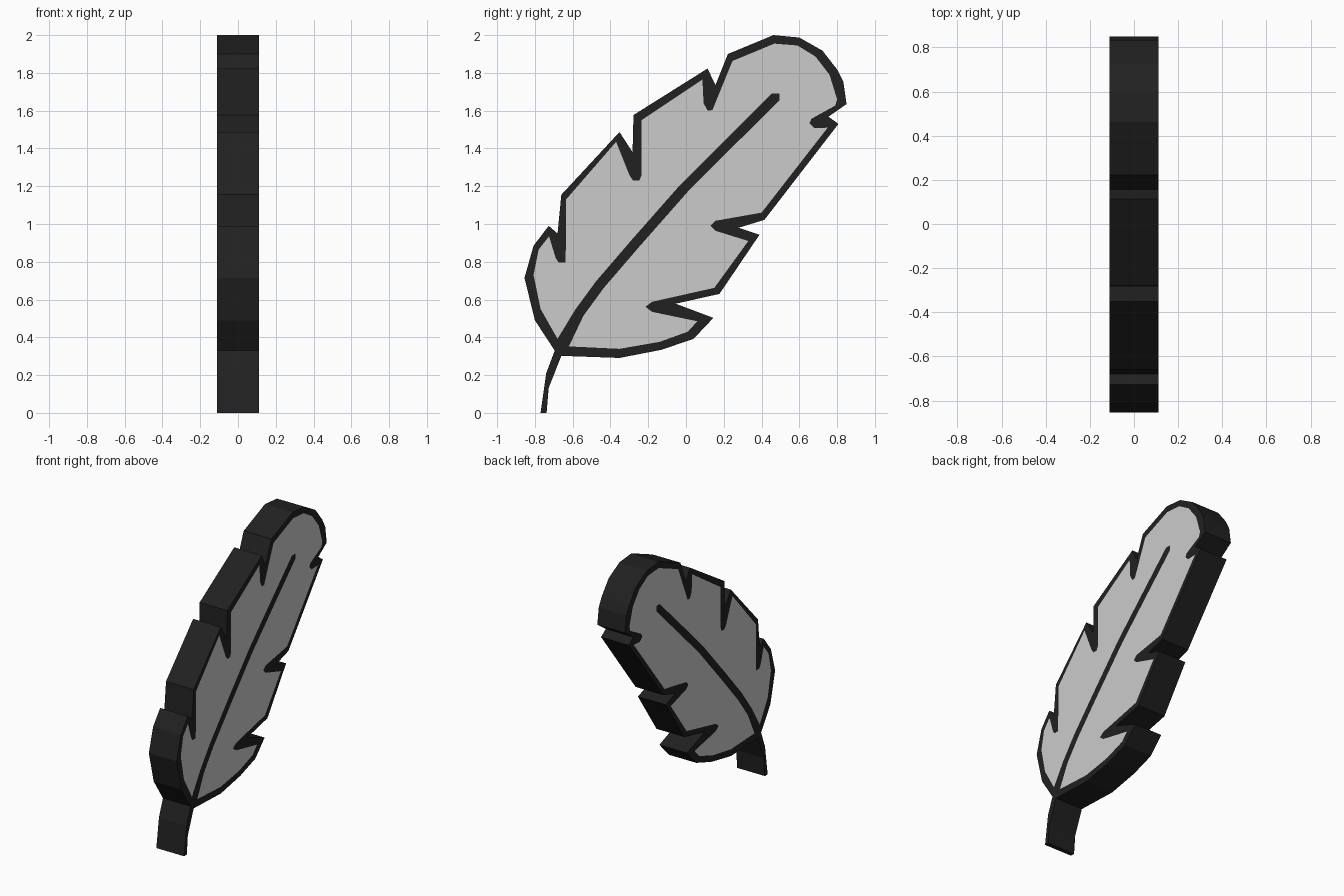
import bpy, bmesh
from mathutils import Vector

HALF = 0.11      # half thickness along x
RIB = 0.027      # half width of the central rib


def material(name, rgb):
    m = bpy.data.materials.new(name)
    m.diffuse_color = (*rgb, 1)
    return m


# Silhouette (y, z), clockwise from the stem foot
outline = [
    (-0.77, 0), (-0.74, 0.21), (-0.695, 0.33), (-0.80, 0.49), (-0.855, 0.715),
    (-0.807, 0.885), (-0.727, 0.99), (-0.68, 0.95), (-0.66, 1.155),
    (-0.352, 1.487), (-0.283, 1.38), (-0.278, 1.577), (0.114, 1.823),
    (0.156, 1.735), (0.222, 1.90), (0.463, 2.0), (0.60, 1.987),
    (0.722, 1.918), (0.80, 1.818), (0.833, 1.754), (0.85, 1.635),
    (0.754, 1.568), (0.807, 1.53), (0.415, 1.022), (0.278, 0.98),
    (0.389, 0.943), (0.177, 0.63), (-0.055, 0.578), (0.145, 0.503),
    (0.04, 0.392), (-0.13, 0.334), (-0.352, 0.291), (-0.66, 0.302),
    (-0.727, 0.132), (-0.738, 0)]

# Pale vane edge (y, z), clockwise from the left of the rib foot
vane = [
    (-0.68, 0.392), (-0.77, 0.55), (-0.807, 0.73), (-0.78, 0.865),
    (-0.725, 0.935), (-0.69, 0.82), (-0.675, 0.797), (-0.637, 0.797),
    (-0.635, 1.13), (-0.37, 1.435), (-0.30, 1.26), (-0.28, 1.23),
    (-0.247, 1.23), (-0.235, 1.26), (-0.235, 1.55), (0.087, 1.765),
    (0.093, 1.64), (0.115, 1.60), (0.14, 1.603), (0.167, 1.67),
    (0.246, 1.863), (0.468, 1.955), (0.59, 1.945), (0.685, 1.887),
    (0.76, 1.79), (0.80, 1.66), (0.79, 1.627), (0.664, 1.557),
    (0.653, 1.533), (0.68, 1.507), (0.75, 1.51), (0.40, 1.06),
    (0.156, 1.017), (0.13, 0.99), (0.156, 0.964), (0.33, 0.91),
    (0.15, 0.662), (-0.18, 0.588), (-0.214, 0.562), (-0.18, 0.535),
    (0.06, 0.485), (0.01, 0.43), (-0.14, 0.376), (-0.352, 0.339),
    (-0.62, 0.352)]

# Rib centre line; its two sides and round tip complete the vane edge
rib = [Vector(p) for p in [(-0.565, 0.53), (-0.455, 0.68), (-0.27, 0.895),
                           (-0.01, 1.19), (0.23, 1.43), (0.475, 1.673)]]
right, left = [], []
for i, p in enumerate(rib):
    d = (rib[min(i + 1, len(rib) - 1)] - rib[max(i - 1, 0)]).normalized()
    side = Vector((d.y, -d.x)) * RIB
    right.append(tuple(p + side))
    left.append(tuple(p - side))
tip = tuple(rib[-1] + d * RIB)
vane += right + [tip] + left[::-1]

bm = bmesh.new()


def loop(points, x):
    vs = [bm.verts.new((x, y, z)) for y, z in points]
    return vs, [bm.edges.new((vs[i - 1], vs[i])) for i in range(len(vs))]


# Both faces: dark border with rib, and pale vane cut into it
rims = []
for x in (-HALF, HALF):
    rim, rim_edges = loop(outline, x)
    inner, inner_edges = loop(vane, x)
    bmesh.ops.triangle_fill(bm, edges=rim_edges + inner_edges,
                            use_beauty=True, normal=(1, 0, 0))
    bm.faces.new(inner).material_index = 1
    rims.append(rim)

# Side walls
a, b = rims
for i in range(len(a)):
    bm.faces.new((a[i - 1], a[i], b[i], b[i - 1]))
bmesh.ops.recalc_face_normals(bm, faces=bm.faces)

mesh = bpy.data.meshes.new("feather")
bm.to_mesh(mesh)
bm.free()
mesh.materials.append(material("black border", (0.015, 0.015, 0.015)))
mesh.materials.append(material("pale grey vane", (0.6, 0.6, 0.6)))
bpy.context.collection.objects.link(bpy.data.objects.new("feather", mesh))
